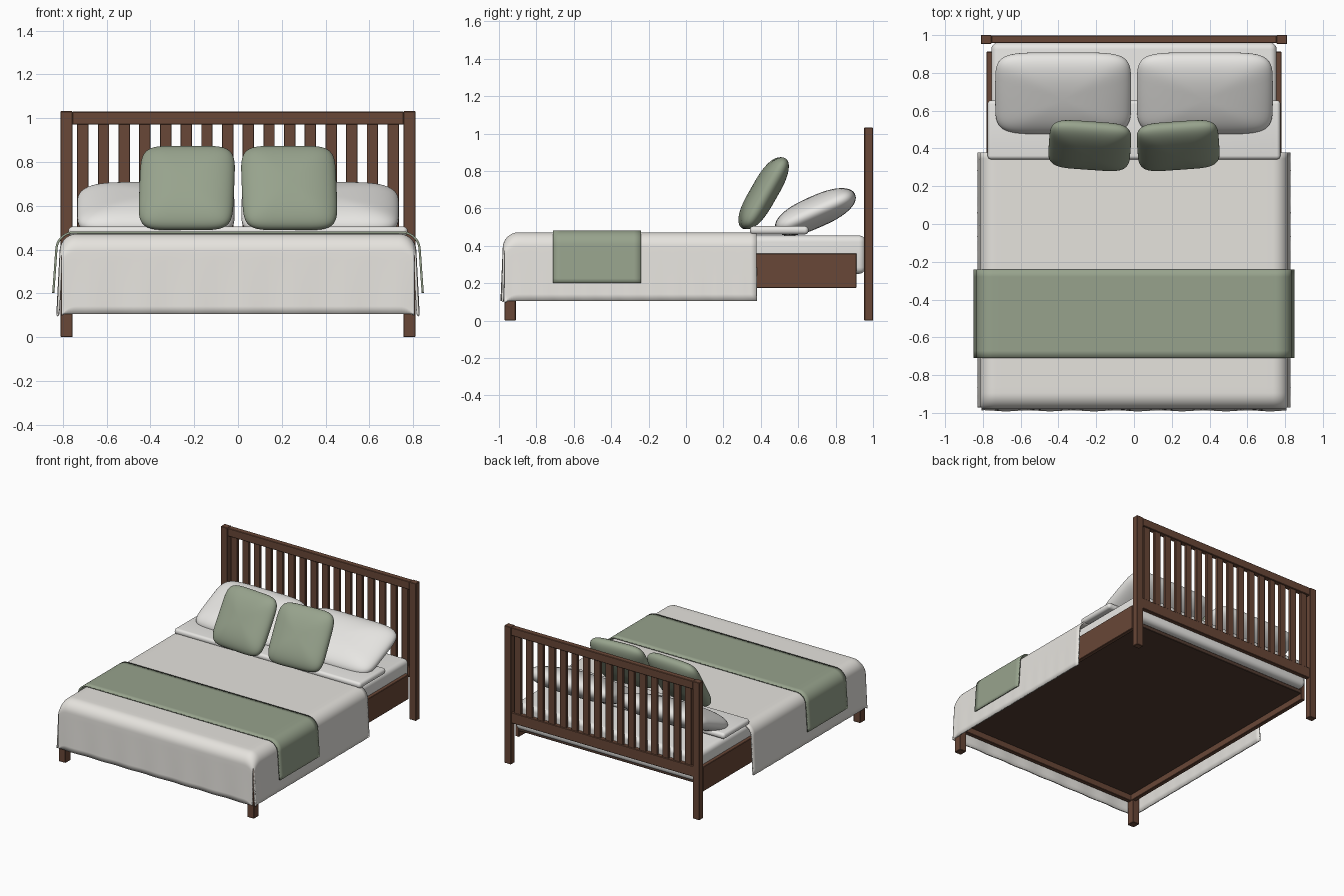
import bpy, bmesh, math

if "Cube" in bpy.data.objects:
    bpy.data.objects.remove(bpy.data.objects["Cube"])


def material(name, rgb):
    m = bpy.data.materials.new(name)
    m.diffuse_color = (*rgb, 1)
    m.use_nodes = True
    m.node_tree.nodes["Principled BSDF"].inputs["Base Color"].default_value = m.diffuse_color
    return m


WOOD = material("brown wood", (0.14, 0.063, 0.038))
DARK = material("dark board", (0.085, 0.045, 0.031))
LINEN = material("linen white", (0.79, 0.77, 0.73))
WHITE = material("pillow white", (0.82, 0.81, 0.785))
GREEN = material("sage green", (0.31, 0.365, 0.265))


def finish(name, verts, faces, mat, smooth=False):
    me = bpy.data.meshes.new(name)
    me.from_pydata(verts, [], faces)
    me.materials.append(mat)
    ob = bpy.data.objects.new(name, me)
    bpy.context.collection.objects.link(ob)
    if smooth:
        for p in me.polygons:
            p.use_smooth = True
    return ob


def box(name, x, y, z, mat, bevel=0.003, segments=1):
    """Box given by its (min, max) on each axis, with bevelled edges."""
    bm = bmesh.new()
    bmesh.ops.create_cube(bm, size=1)
    for v in bm.verts:
        v.co = [r[0] if c < 0 else r[1] for c, r in zip(v.co, (x, y, z))]
    bmesh.ops.bevel(bm, geom=bm.edges[:], offset=bevel, segments=segments,
                    profile=0.5, affect='EDGES')
    for f in bm.faces:
        f.smooth = segments > 1
    me = bpy.data.meshes.new(name)
    bm.to_mesh(me)
    bm.free()
    me.materials.append(mat)
    ob = bpy.data.objects.new(name, me)
    bpy.context.collection.objects.link(ob)
    return ob


def pillow(name, half, loc, tilt, yaw, mat, n=64, m=28):
    """Superellipsoid cushion: square outline, lens-shaped section."""
    def sp(v, e):
        return math.copysign(abs(v) ** e, v)
    verts, faces = [(0, 0, -half[2])], []
    for j in range(1, m):
        ph = math.pi * (j / m - 0.5)
        for i in range(n):
            th = 2 * math.pi * i / n
            c = sp(math.cos(ph), 0.8)
            verts.append((half[0] * c * sp(math.cos(th), 0.36),
                          half[1] * c * sp(math.sin(th), 0.36),
                          half[2] * sp(math.sin(ph), 0.95)))
    verts.append((0, 0, half[2]))
    last = len(verts) - 1
    for i in range(n):
        k = (i + 1) % n
        faces.append((0, 1 + k, 1 + i))
        faces.append((last, last - n + i, last - n + k))
        for j in range(m - 2):
            a = 1 + j * n
            faces.append((a + i, a + k, a + n + k, a + n + i))
    ob = finish(name, verts, faces, mat, True)
    ob.location = loc
    ob.rotation_euler = (math.radians(tilt), 0, math.radians(yaw))


ARC = 10


def overhang(edge, r, drop, flare):
    """Samples past the flat part: (position, fall, hang fraction, corner flag)."""
    out = []
    for i in range(1, ARC + 1):
        a = math.pi / 2 * i / ARC
        out.append((edge - r + r * math.sin(a), r * (1 - math.cos(a)), 0, i > 6))
    for i in range(1, 9):
        t = i / 8
        out.append((edge + flare * t, r + (drop - r) * t, t, True))
    return out


def flat(a, b, n):
    return [(a + (b - a) * i / n, 0, 0, False) for i in range(n + 1)]


def cloth(name, xs, ys, top, hem, thick, wave, mat):
    verts, faces = [], []
    for y, dy, ty, _ in ys:
        for x, dx, tx, _ in xs:
            px = x + math.copysign(wave * tx * math.sin(y * 27), x)
            py = y - wave * ty * math.sin(x * 27 + 1)
            verts.append((px, py, max(top - dx - dy, hem)))
    w = len(xs)
    for j in range(len(ys) - 1):
        cy = ys[j][3] and ys[j + 1][3]
        for i in range(w - 1):
            if cy and xs[i][3] and xs[i + 1][3]:
                continue  # open slit at the foot corners
            a = j * w + i
            faces.append((a, a + 1, a + 1 + w, a + w))
    ob = finish(name, verts, faces, mat, True)
    bm = bmesh.new()
    bm.from_mesh(ob.data)
    bmesh.ops.delete(bm, geom=[v for v in bm.verts if not v.link_faces], context='VERTS')
    bm.to_mesh(ob.data)
    bm.free()
    s = ob.modifiers.new("thickness", 'SOLIDIFY')
    s.thickness, s.offset = thick, -1


def both_sides(edge, r, drop, flare):
    side = overhang(edge, r, drop, flare)
    left = [(-p, d, t, c) for p, d, t, c in reversed(side)]
    return left + flat(-(edge - r), edge - r, 40) + side


# headboard posts, legs and side rails
for s, side in ((-1, "left"), (1, "right")):
    px = sorted((s * 0.755, s * 0.811))
    box(f"{side}_head_post", px, (0.953, 1.0), (0, 1.032), WOOD)
    box(f"{side}_foot_leg", px, (-0.97, -0.91), (0, 0.37), WOOD)
    box(f"{side}_side_rail", sorted((s * 0.75, s * 0.782)), (-0.93, 0.912), (0.175, 0.36), WOOD)
# headboard rails and slats
box("headboard_top_rail", (-0.756, 0.756), (0.957, 0.998), (0.97, 1.03), WOOD)
box("headboard_lower_rail", (-0.756, 0.756), (0.962, 0.994), (0.31, 0.39), WOOD)
for i in range(16):
    c = (i - 7.5) * 0.0945
    box(f"headboard_slat_{i + 1}", (c - 0.026, c + 0.026), (0.966, 0.988), (0.385, 0.972), WOOD, 0.002)

# foot rail and base board
box("foot_rail", (-0.756, 0.756), (-0.96, -0.928), (0.175, 0.36), WOOD)
box("base_board", (-0.752, 0.752), (-0.93, 0.91), (0.22, 0.25), DARK)

# mattress and turned-down sheet
box("mattress", (-0.755, 0.755), (-0.935, 0.96), (0.25, 0.455), WHITE, 0.035, 5)
box("folded_sheet", (-0.775, 0.775), (0.342, 0.655), (0.461, 0.505), WHITE, 0.02, 5)

# duvet hanging over both sides and the foot
foot = [(-p, d, t, c) for p, d, t, c in reversed(overhang(0.98, 0.085, 0.366, 0.009))]
cloth("duvet", both_sides(0.815, 0.08, 0.366, 0.012), foot + flat(-0.895, 0.378, 40),
      0.472, 0.106, 0.012, 0.003, LINEN)

# bed runner
cloth("bed_runner", both_sides(0.835, 0.085, 0.282, 0.014), flat(-0.71, -0.24, 12),
      0.483, 0.2, 0.01, 0.0, GREEN)

# pillows and cushions
for s, side in ((-1, "left"), (1, "right")):
    pillow(f"{side}_pillow", (0.36, 0.232, 0.085), (s * 0.375, 0.692, 0.581), 24, 0, WHITE)
    pillow(f"{side}_cushion", (0.217, 0.217, 0.07), (s * 0.234, 0.415, 0.681), 60, s * 4, GREEN)
